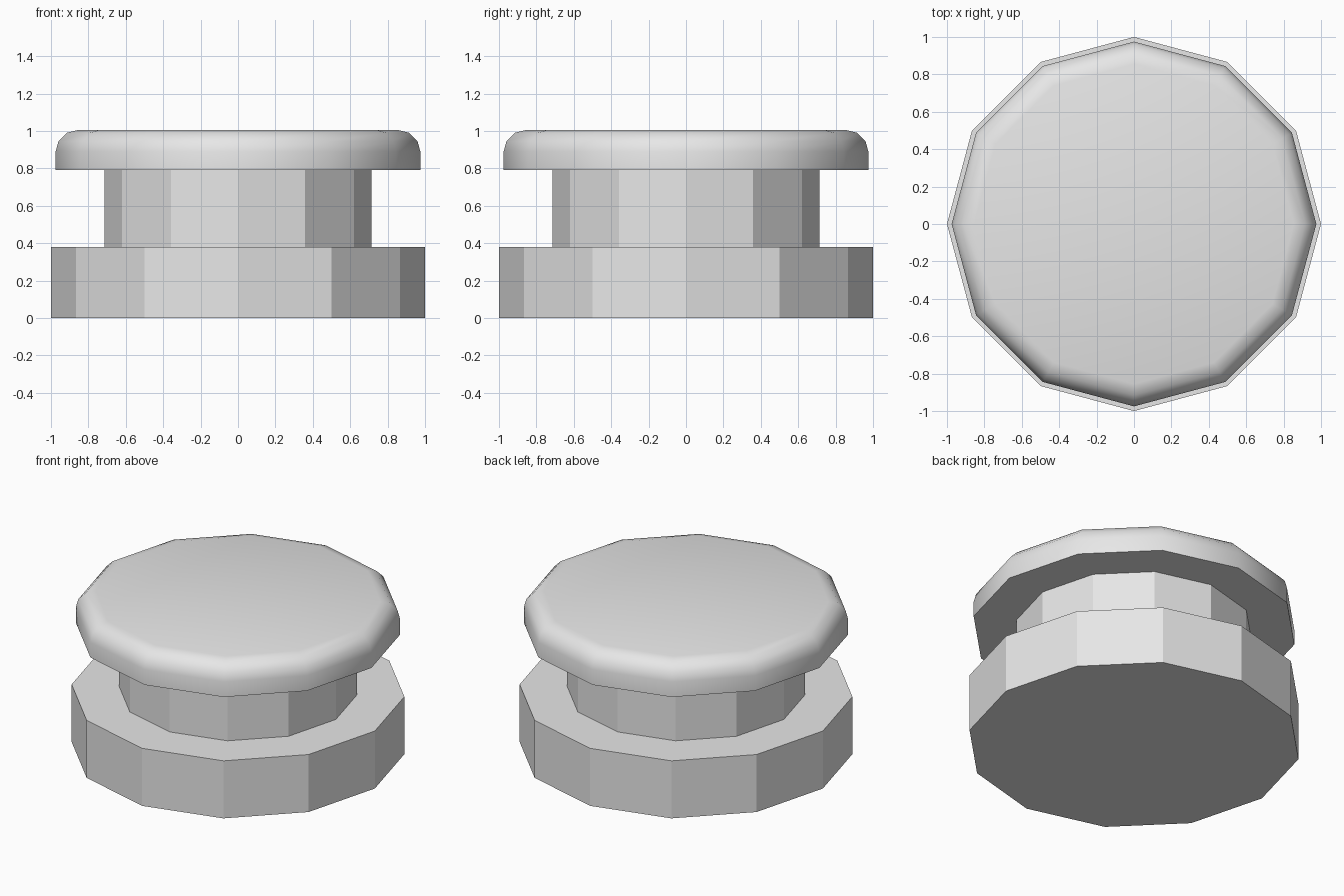
import bpy
import bmesh
from math import cos, sin, pi, radians

SIDES = 12

cube = bpy.data.objects.get("Cube")
if cube:
    bpy.data.objects.remove(cube, do_unlink=True)

grey = bpy.data.materials.new("light_grey")
grey.use_nodes = True
color = (0.8, 0.8, 0.8, 1)
grey.diffuse_color = color
grey.node_tree.nodes["Principled BSDF"].inputs["Base Color"].default_value = color


def turned(name, profile):
    """Closed twelve-sided solid turned from (radius, height) points, bottom to top."""
    bm = bmesh.new()
    rings = [[bm.verts.new((r * cos(2 * pi * i / SIDES), r * sin(2 * pi * i / SIDES), z))
              for i in range(SIDES)] for r, z in profile]
    for low, high in zip(rings, rings[1:]):
        for i in range(SIDES):
            j = (i + 1) % SIDES
            bm.faces.new((low[i], low[j], high[j], high[i]))
    bm.faces.new(rings[0][::-1])
    bm.faces.new(rings[-1])
    mesh = bpy.data.meshes.new(name)
    bm.to_mesh(mesh)
    bm.free()
    mesh.materials.append(grey)
    obj = bpy.data.objects.new(name, mesh)
    bpy.context.collection.objects.link(obj)
    return obj


# Flat-sided base and narrower neck
turned("base", [(1, 0), (1, 0.38)])
turned("neck", [(0.715, 0.38), (0.715, 0.79)])

# Cap with a rounded upper rim
cap = turned("cap", [(0.975, 0.79), (0.975, 0.89), (0.96, 0.945),
                     (0.915, 0.99), (0.855, 1.005)])
bpy.ops.object.select_all(action="DESELECT")
cap.select_set(True)
bpy.context.view_layer.objects.active = cap
bpy.ops.object.shade_smooth_by_angle(angle=radians(35))
